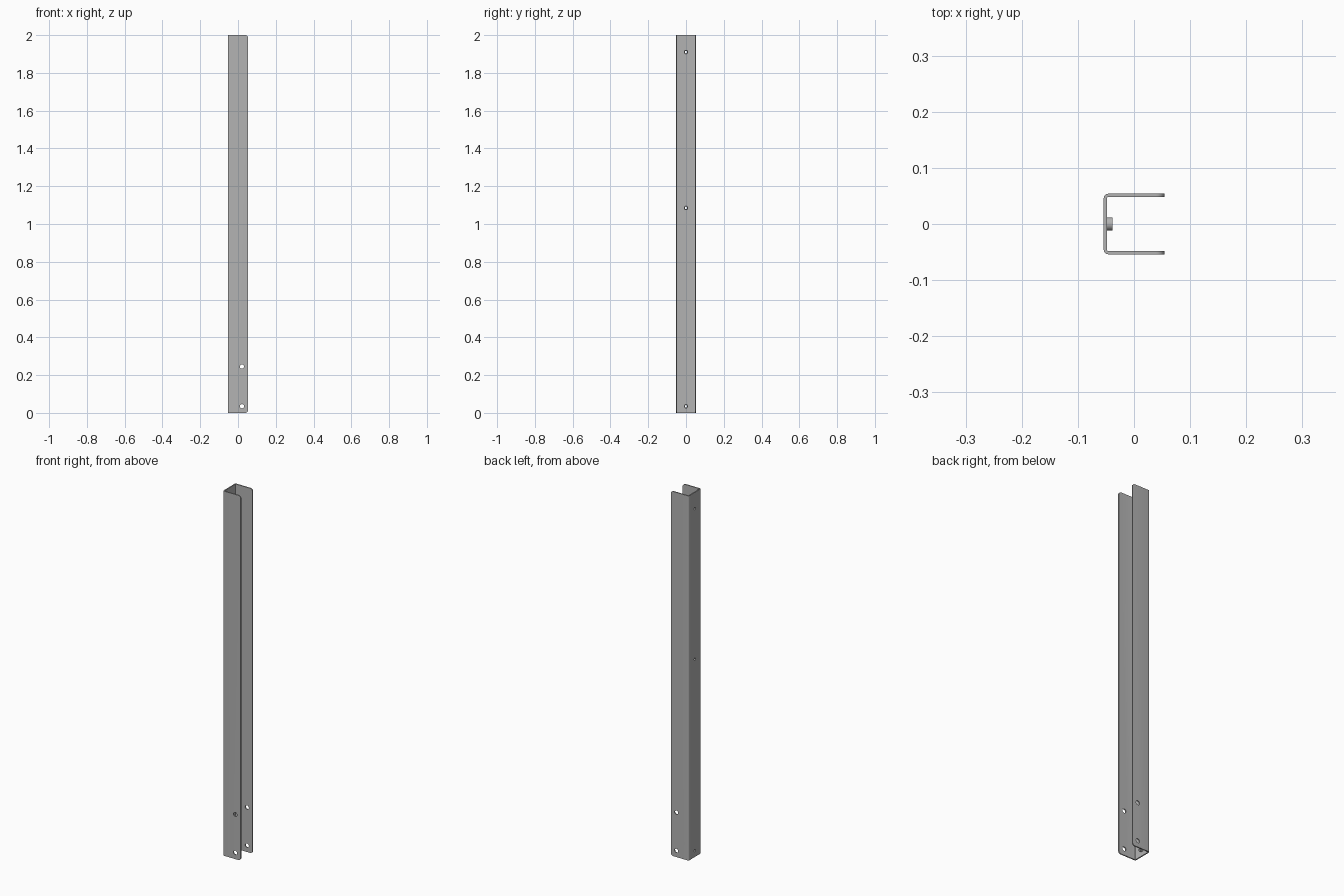
import bpy, bmesh, math
from mathutils import Matrix, Vector

cube = bpy.data.objects.get("Cube")
if cube:
    bpy.data.objects.remove(cube)

HALF, WALL, HEIGHT = 0.054, 0.006, 2.0
BEND = 0.008                      # outer bend radius
CORNER = 0.015                    # rounding of the flange ends
NUT_HEIGHTS = (0.035, 1.085, 1.91)
PIN_HEIGHTS = (0.035, 0.245)
PIN_X, PIN_R = 0.021, 0.011
NUT_R, BORE_R, NUT_LEN = 0.0118, 0.0065, 0.010

steel = bpy.data.materials.new("grey steel")
steel.use_nodes = True
colour = (0.45, 0.45, 0.45, 1)
steel.diffuse_color = colour
steel.node_tree.nodes["Principled BSDF"].inputs["Base Color"].default_value = colour


def make_object(name, bm):
    bmesh.ops.recalc_face_normals(bm, faces=bm.faces)
    mesh = bpy.data.meshes.new(name)
    bm.to_mesh(mesh)
    bm.free()
    mesh.materials.append(steel)
    obj = bpy.data.objects.new(name, mesh)
    bpy.context.collection.objects.link(obj)
    return obj


def activate(obj):
    bpy.ops.object.select_all(action="DESELECT")
    obj.select_set(True)
    bpy.context.view_layer.objects.active = obj


def smooth(obj):
    activate(obj)
    bpy.ops.object.shade_smooth_by_angle(angle=math.radians(30))


def arc(cx, cy, r, start, end, steps=6):
    angles = [math.radians(start + (end - start) * i / steps) for i in range(steps + 1)]
    return [(cx + r * math.cos(a), cy + r * math.sin(a)) for a in angles]


def add_rod(bm, centre, axis, radius, length):
    turn = Vector((0, 0, 1)).rotation_difference(Vector(axis)).to_matrix().to_4x4()
    bmesh.ops.create_cone(bm, cap_ends=True, segments=32, radius1=radius, radius2=radius,
                          depth=length, matrix=Matrix.Translation(centre) @ turn)


# Bent sheet channel, open towards +x
c = HALF - BEND
inner = BEND - WALL
outline = ([(HALF, HALF)] + arc(-c, c, BEND, 90, 180) + arc(-c, -c, BEND, 180, 270)
           + [(HALF, -HALF), (HALF, WALL - HALF)] + arc(-c, -c, inner, 270, 180)
           + arc(-c, c, inner, 180, 90) + [(HALF, HALF - WALL)])
bm = bmesh.new()
base = bm.faces.new([bm.verts.new((x, y, 0)) for x, y in outline])
top = bmesh.ops.extrude_face_region(bm, geom=[base])["geom"]
bmesh.ops.translate(bm, vec=(0, 0, HEIGHT), verts=[v for v in top if isinstance(v, bmesh.types.BMVert)])

# Rounded free corners of both flanges
tips = [e for e in bm.edges if all(v.co.x > HALF - 0.001 for v in e.verts)
        and abs(e.verts[0].co.z - e.verts[1].co.z) < 0.001]
bmesh.ops.bevel(bm, geom=tips, offset=CORNER, segments=6, profile=0.5, affect="EDGES")
channel = make_object("channel", bm)

# Pin holes through the flanges and bores through the web
bm = bmesh.new()
for z in PIN_HEIGHTS:
    add_rod(bm, (PIN_X, 0, z), (0, 1, 0), PIN_R, 4 * HALF)
for z in NUT_HEIGHTS:
    add_rod(bm, (-HALF, 0, z), (1, 0, 0), BORE_R, 4 * WALL)
cutter = make_object("hole_cutter", bm)
cutter.hide_render = True
activate(channel)
cut = channel.modifiers.new("holes", "BOOLEAN")
cut.operation, cut.solver, cut.object = "DIFFERENCE", "EXACT", cutter
bpy.ops.object.modifier_apply(modifier=cut.name)
bpy.data.objects.remove(cutter)
smooth(channel)

# Hollow nuts on the inside of the web
for number, z in enumerate(NUT_HEIGHTS, 1):
    bm = bmesh.new()
    x0 = WALL - HALF
    x1 = x0 + NUT_LEN
    section = [(x0, BORE_R), (x1, BORE_R), (x1, NUT_R), (x0, NUT_R)]
    verts = [bm.verts.new((x, 0, z + r)) for x, r in section]
    edges = [bm.edges.new((verts[i], verts[(i + 1) % 4])) for i in range(4)]
    bmesh.ops.spin(bm, geom=verts + edges, cent=(0, 0, z), axis=(1, 0, 0),
                   angle=math.tau, steps=32, use_merge=True)
    bmesh.ops.remove_doubles(bm, verts=bm.verts, dist=0.00001)
    smooth(make_object(f"web_nut_{number}", bm))
